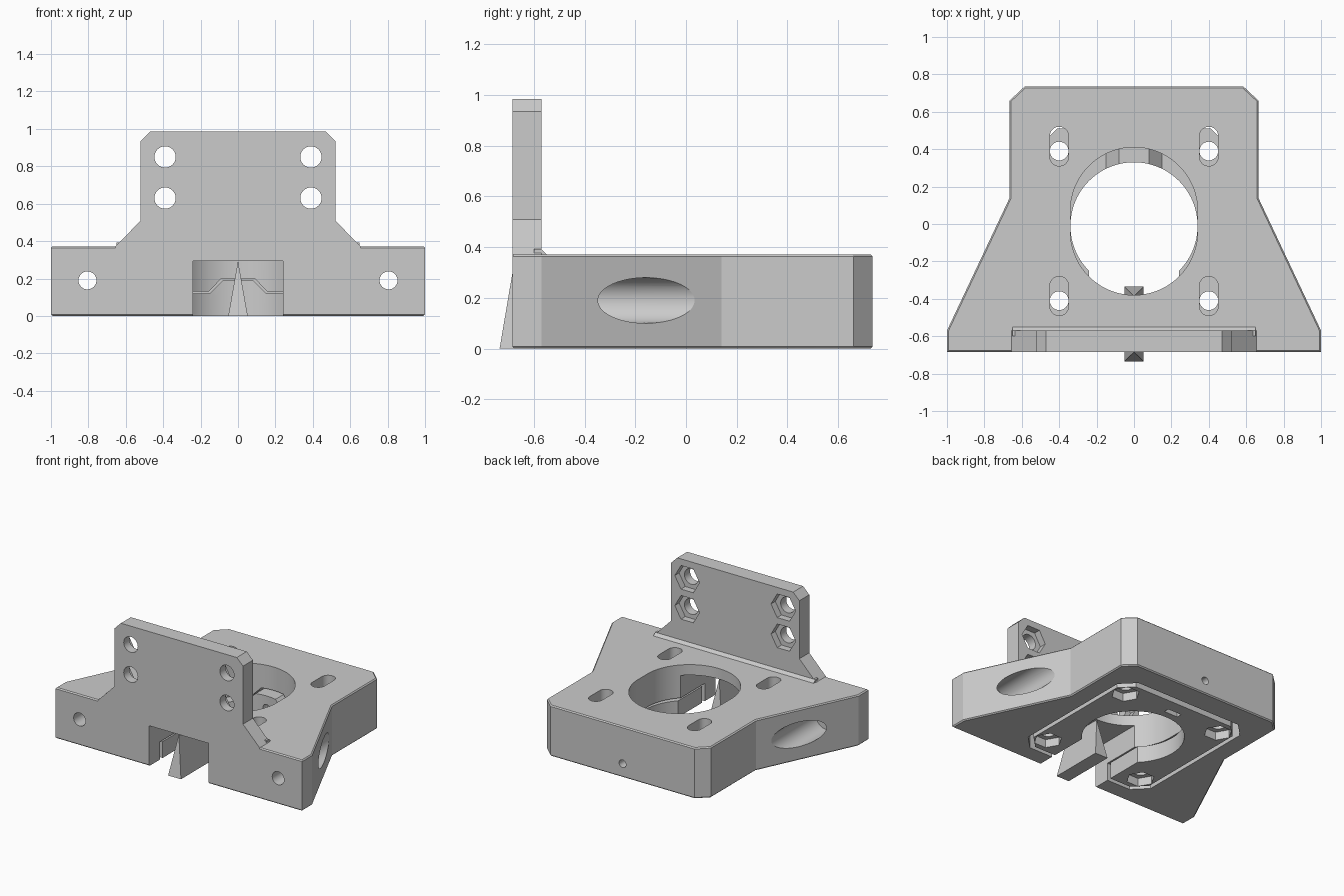
import bpy, bmesh, math
from mathutils import Vector

cube = bpy.data.objects.get("Cube")
if cube:
    bpy.data.objects.remove(cube, do_unlink=True)

grey = bpy.data.materials.new("light grey")
grey.use_nodes = True
grey.diffuse_color = (0.6, 0.6, 0.6, 1)
grey.node_tree.nodes["Principled BSDF"].inputs["Base Color"].default_value = (0.6, 0.6, 0.6, 1)


def prism(name, pts, lo, hi, axis="Z", rim=0):
    """Extrude a profile along z (xy points), y (xz points) or x (yz points)."""
    place = {"Z": lambda a, b, t: (a, b, t),
             "Y": lambda a, b, t: (a, t, b),
             "X": lambda a, b, t: (t, a, b)}[axis]
    bm = bmesh.new()
    base = bm.faces.new([bm.verts.new(place(a, b, lo)) for a, b in pts])
    grown = bmesh.ops.extrude_face_region(bm, geom=[base])["geom"]
    shift = Vector(place(0, 0, hi - lo))
    for v in grown:
        if isinstance(v, bmesh.types.BMVert):
            v.co += shift
    bmesh.ops.recalc_face_normals(bm, faces=bm.faces)
    if rim:
        edges = [e for e in bm.edges if abs(e.verts[0].co.z - e.verts[1].co.z) < 1e-5]
        bmesh.ops.bevel(bm, geom=edges, offset=rim, segments=1, affect="EDGES")
    mesh = bpy.data.meshes.new(name)
    bm.to_mesh(mesh)
    bm.free()
    mesh.materials.append(grey)
    obj = bpy.data.objects.new(name, mesh)
    bpy.context.collection.objects.link(obj)
    return obj


def combine(target, other, mode="DIFFERENCE"):
    """Apply a boolean and remove the helper."""
    mod = target.modifiers.new("boolean", "BOOLEAN")
    mod.operation, mod.solver, mod.object = mode, "EXACT", other
    bpy.context.view_layer.objects.active = target
    bpy.ops.object.modifier_apply(modifier=mod.name)
    bpy.data.objects.remove(other, do_unlink=True)


def ring(cx, cy, r, n=48, stretch=0):
    """Circle or hexagon; stretch pulls it into a slot along the second axis."""
    pts = []
    for i in range(n):
        a = 2 * math.pi * (i + (0.5 if stretch else 0)) / n
        s = math.sin(a)
        pts.append((cx + r * math.cos(a), cy + r * s + math.copysign(stretch, s)))
    return pts


def box(x, y0, y1):
    return [(-x, y0), (x, y0), (x, y1), (-x, y1)]


def mirrored(half):
    return half + [(-x, y) for x, y in reversed(half)]


def cham_rect(x, y0, y1, c):
    return mirrored([(x - c, y0), (x, y0 + c), (x, y1 - c), (x - c, y1)])


FRONT, PLATE_BACK = -0.685, -0.57
TOP, ROOF, SLIDE_TOP = 0.372, 0.13, 0.12

# Main block and upright plate with its small foot chamfer
body = prism("mount_body", mirrored([(1, FRONT), (1, PLATE_BACK), (0.665, 0.14),
                                     (0.665, 0.66), (0.585, 0.735)]), 0, TOP, rim=0.008)
combine(body, prism("plate", mirrored([(0.655, 0.2), (0.655, TOP), (0.52, 0.51),
                                       (0.52, 0.935), (0.47, 0.985)]),
                    FRONT, PLATE_BACK, "Y"), "UNION")
combine(body, prism("foot", [(-0.6, 0.3), (-0.55, 0.3), (-0.55, TOP), (PLATE_BACK, 0.392),
                             (-0.6, 0.392)], -0.65, 0.65, "X"), "UNION")

# Bore, underside pocket, boss channel and front opening
combine(body, prism("bore", ring(0, 0.015, 0.34, 96, 0.055), -0.1, 0.6))
combine(body, prism("pocket", cham_rect(0.53, -0.56, 0.56, 0.1), -0.1, ROOF))
combine(body, prism("channel", mirrored([(0.165, 0.1), (0.165, ROOF - 0.01), (0.09, 0.2)]),
                    0.15, 0.56, "Y"))
combine(body, prism("opening", box(0.24, -0.1, 0.295), -0.9, -0.1, "Y"))

# Screw holes: slots, front counterbores, plate nut traps, rear adjuster
for x in (-1, 1):
    for y in (0.415, -0.385):
        combine(body, prism("slot", ring(x * 0.4, y, 0.05, 32, 0.055), 0.05, 0.6))
    combine(body, prism("hole", ring(x * 0.805, 0.19, 0.048, 32), -0.9, 0, "Y"))
    combine(body, prism("counterbore", ring(x * 0.805, 0.19, 0.09), -0.48, 0.3, "Y"))
    for z in (0.63, 0.85):
        combine(body, prism("hole", ring(x * 0.39, z, 0.057, 32), -0.9, -0.4, "Y"))
        combine(body, prism("nut", ring(x * 0.39, z, 0.1, 6), -0.62, -0.4, "Y"))
combine(body, prism("adjuster", ring(0, 0.1, 0.028, 24), 0.45, 0.9, "Y"))

# Sliding plate held in the pocket, with a raised boss at the rear
slide = prism("sliding_plate", cham_rect(0.5, -0.53, 0.51, 0.09), 0, SLIDE_TOP)
combine(slide, prism("boss", mirrored([(0.15, 0.05), (0.15, SLIDE_TOP), (0.08, 0.19)]),
                     0.2, 0.51, "Y"), "UNION")
combine(slide, prism("bore", ring(0, -0.01, 0.34, 96), -0.1, 0.3))
combine(slide, prism("opening", box(0.24, -0.9, -0.1), -0.1, 0.3))
for x in (-0.4, 0.4):
    for y in (0.39, -0.41):
        combine(slide, prism("hole", ring(x, y, 0.05, 32), -0.1, 0.3))
        combine(slide, prism("nut", ring(x, y, 0.095, 6), -0.1, 0.06))
combine(slide, prism("nut_slot", box(0.055, 0.38, 0.42), -0.1, 0.15))
combine(slide, prism("adjuster", ring(0, 0.1, 0.028, 24), 0.25, 0.7, "Y"))

# Wedge rib in the front opening: a triangular bar with raked ends
rib = prism("support_rib", [(-0.052, 0), (0.052, 0), (0, 0.295)], -0.735, -0.335, "Y")
for v in rib.data.vertices:
    if v.co.z > 0.1:
        v.co.y += 0.05 if v.co.y < -0.5 else -0.05

# Smooth round walls, keep edges crisp
bpy.ops.object.select_all(action="DESELECT")
for obj in (body, slide):
    obj.select_set(True)
bpy.context.view_layer.objects.active = body
bpy.ops.object.shade_smooth_by_angle(angle=math.radians(25))
